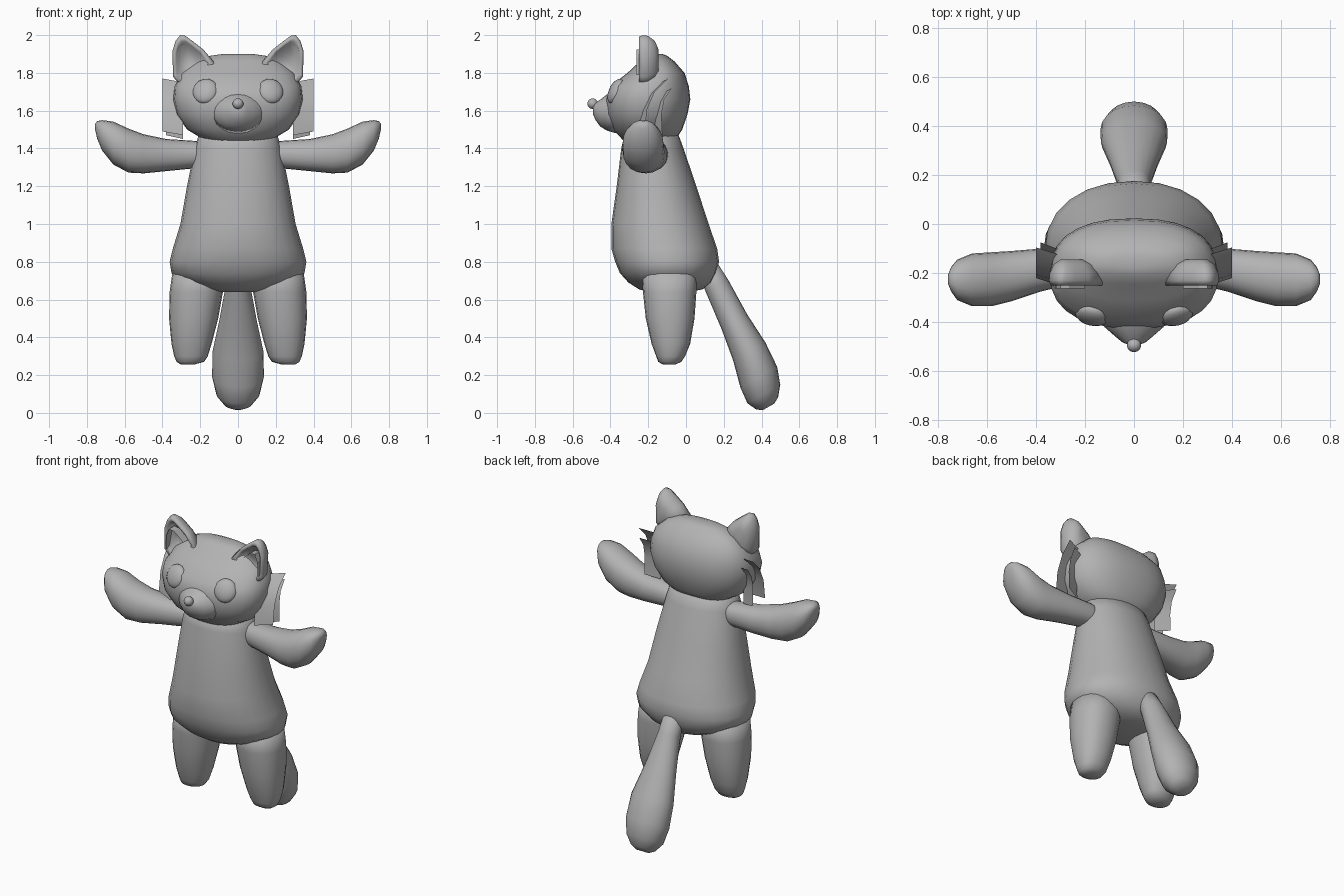
import bpy, bmesh, math
from mathutils import Vector, Euler

grey = bpy.data.materials.new("soft_grey")
grey.diffuse_color = (0.45, 0.45, 0.45, 1)


def finish(name, bm, smooth=True):
    bmesh.ops.recalc_face_normals(bm, faces=bm.faces)
    me = bpy.data.meshes.new(name)
    bm.to_mesh(me)
    bm.free()
    me.materials.append(grey)
    for p in me.polygons:
        p.use_smooth = smooth
    ob = bpy.data.objects.new(name, me)
    bpy.context.collection.objects.link(ob)
    return ob


def skin(name, loops, closed=True, smooth=True):
    """Bridge successive point loops; closed loops get end caps."""
    bm = bmesh.new()
    rows = [[bm.verts.new(p) for p in loop] for loop in loops]
    n = len(rows[0])
    for a, b in zip(rows, rows[1:]):
        for i in range(n if closed else n - 1):
            j = (i + 1) % n
            bm.faces.new((a[i], a[j], b[j], b[i]))
    if closed:
        bm.faces.new(rows[0])
        bm.faces.new(rows[-1])
    return finish(name, bm, smooth)


def oval(c, u, v, n=20, e=2.0):
    """Superellipse ring around c with half axes u and v."""
    c, u, v = Vector(c), Vector(u), Vector(v)
    f = lambda t: math.copysign(abs(t) ** (2 / e), t)
    return [c + u * f(math.cos(a)) + v * f(math.sin(a))
            for a in (math.tau * i / n for i in range(n))]


def z_ring(z, x0, x1, y0, y1, n=20, e=2.0):
    return oval(((x0 + x1) / 2, (y0 + y1) / 2, z),
                ((x1 - x0) / 2, 0, 0), (0, (y1 - y0) / 2, 0), n, e)


def ball(name, c, size, rot=(0, 0, 0)):
    bm = bmesh.new()
    bmesh.ops.create_uvsphere(bm, u_segments=16, v_segments=10, radius=1)
    m = Euler(rot).to_matrix()
    for v in bm.verts:
        v.co = m @ (v.co * Vector(size)) + Vector(c)
    return finish(name, bm)


# Torso: z, half width, front y, back y
torso = [(.64, .10, -.20, .02), (.655, .19, -.25, .09), (.69, .28, -.305, .135),
         (.74, .352, -.35, .16), (.80, .362, -.375, .175), (.87, .345, -.395, .165),
         (1.0, .305, -.395, .12), (1.2, .27, -.367, .055), (1.4, .23, -.343, -.013),
         (1.5, .20, -.32, -.05)]
skin("torso", [z_ring(z, -w, w, a, b, 24, 2.15) for z, w, a, b in torso])

# Head
head = [(1.418, .08, -.28, -.12), (1.44, .17, -.33, -.06), (1.50, .27, -.385, -.02),
        (1.58, .325, -.42, .008), (1.66, .343, -.425, .023), (1.73, .335, -.40, .015),
        (1.80, .30, -.31, -.008), (1.86, .23, -.245, -.06), (1.89, .15, -.21, -.10),
        (1.90, .08, -.18, -.125)]
skin("head", [z_ring(z, -w, w, a, b, 28, 2.4) for z, w, a, b in head])

# Snout: y, centre z, half width, half height
snout = [(-.37, 1.59, .15, .11), (-.42, 1.59, .12, .095), (-.455, 1.587, .08, .07),
         (-.48, 1.597, .05, .045), (-.492, 1.605, .025, .025)]
skin("snout", [oval((0, y, z), (w, 0, 0), (0, 0, h)) for y, z, w, h in snout])
ball("nose", (0, -.494, 1.637), (.029, .028, .028))

# Tail: y, z, half thickness, half width; rings square to its slope
tail = [(.09, .82, .05, .06), (.165, .67, .068, .066), (.255, .485, .078, .10),
        (.335, .325, .098, .135), (.385, .19, .112, .137), (.412, .10, .10, .115),
        (.43, .05, .066, .075), (.437, .032, .035, .04)]
skin("tail", [oval((0, y, z), (w, 0, 0), (0, .87 * t, .49 * t)) for y, z, t, w in tail])

# Arm: x, low z, high z, front y, back y
arm = [(.13, 1.31, 1.43, -.23, -.10), (.23, 1.295, 1.44, -.24, -.095),
       (.38, 1.28, 1.45, -.275, -.10), (.50, 1.268, 1.475, -.315, -.11),
       (.58, 1.272, 1.505, -.335, -.115), (.66, 1.315, 1.542, -.335, -.12),
       (.72, 1.39, 1.55, -.31, -.145), (.745, 1.45, 1.545, -.275, -.175),
       (.757, 1.50, 1.53, -.245, -.205)]
# Leg: z, inner x, outer x, front y, back y
leg = [(.255, .235, .30, -.12, -.06), (.27, .18, .325, -.147, -.025),
       (.30, .16, .338, -.158, -.005), (.365, .14, .352, -.182, .022),
       (.50, .105, .365, -.213, .045), (.64, .08, .362, -.228, .055),
       (.76, .07, .345, -.235, .055)]
# Ear outline (x, z) and its layers: y, scale
ear = [(.12, 1.85), (.185, 1.925), (.24, 1.968), (.28, 1.997), (.306, 2.0), (.33, 1.97),
       (.346, 1.92), (.345, 1.78), (.30, 1.73), (.20, 1.76)]
ear_layers = [(-.205, .66), (-.245, .76), (-.25, .93), (-.23, 1), (-.20, .97),
              (-.165, .78), (-.145, .45)]
# Sheets of cheek fur: root curve (y, z)
cheeks = [[(-.13, 1.77), (-.20, 1.70), (-.24, 1.61), (-.255, 1.49)],
          [(-.11, 1.72), (-.15, 1.66), (-.165, 1.58), (-.16, 1.47)]]
tuft = [(.322, 1.79), (.318, 1.88), (.30, 1.925), (.265, 1.92), (.20, 1.865)]

for side, s in (("left", 1), ("right", -1)):
    skin(side + "_arm", [oval((s * x, (a + b) / 2, (l + h) / 2), (0, (b - a) / 2, 0),
                              (0, 0, (h - l) / 2), 20, 2.2) for x, l, h, a, b in arm])
    skin(side + "_leg", [oval((s * (i + o) / 2, (a + b) / 2, z), ((o - i) / 2, 0, 0),
                              (0, (b - a) / 2, 0), 20, 2.2) for z, i, o, a, b in leg])
    skin(side + "_ear", [[(s * (.262 + (x - .262) * k), y, 1.86 + (z - 1.86) * k)
                          for x, z in ear] for y, k in ear_layers])
    skin(side + "_ear_tuft", [[(s * x, y, z) for x, z in tuft] for y in (-.21, -.262)],
         False, False)
    ball(side + "_eye", (s * .173, -.372, 1.703), (.069, .034, .07), (-.42, 0, s * .25))
    for i, curve in enumerate(cheeks):
        edge = [[(s * x, y + dy, z + dz) for y, z in curve]
                for x, dy, dz in ((.29, 0, -.02), (.40 - .02 * i, .035, 0))]
        skin(f"{side}_cheek_fur_{i + 1}", edge, False)
